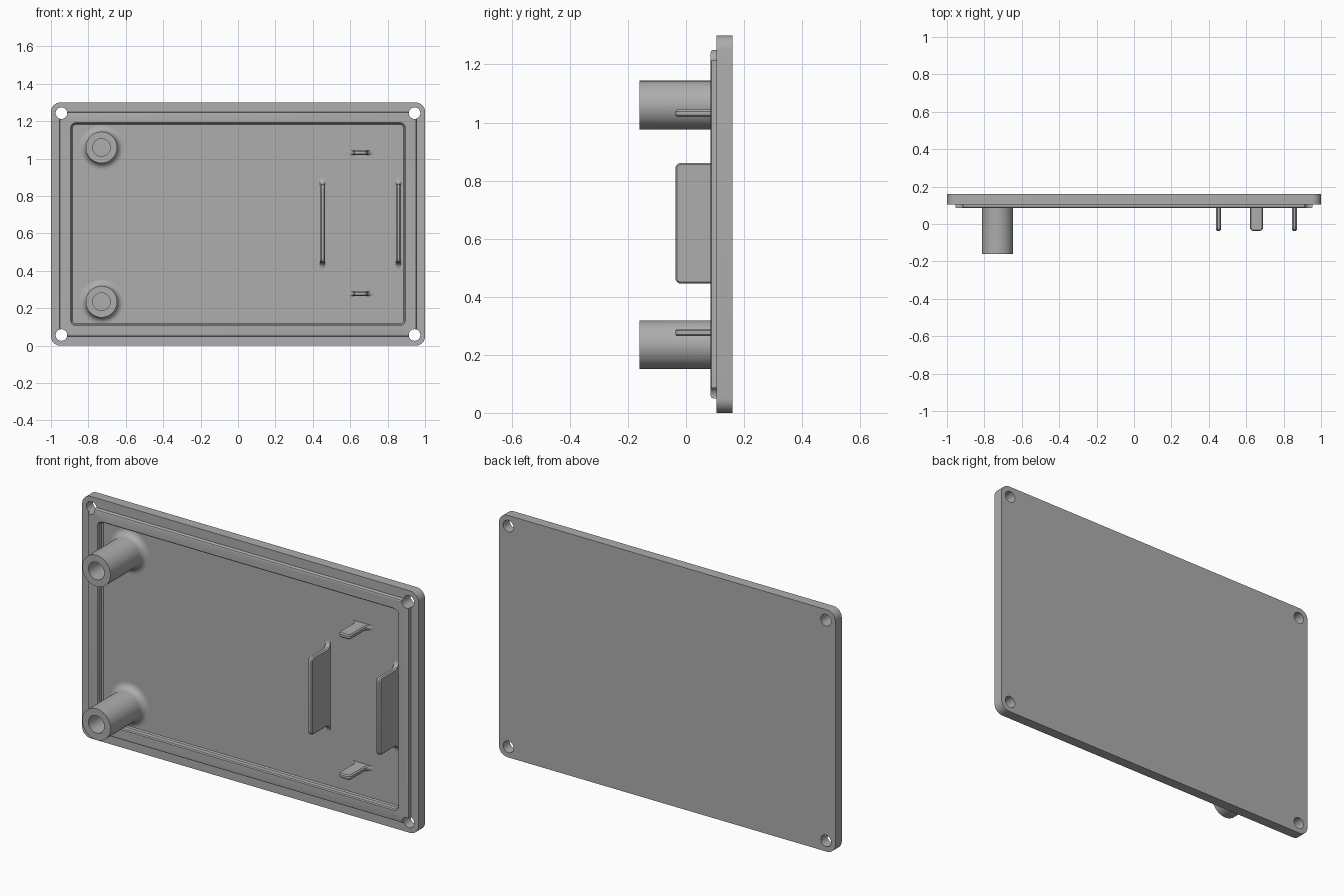
import bpy, bmesh
from math import sin, cos, pi, radians
from mathutils import Vector

cube = bpy.data.objects.get("Cube")
if cube:
    bpy.data.objects.remove(cube, do_unlink=True)

grey = bpy.data.materials.new("plain grey")
grey.use_nodes = True
grey.diffuse_color = (0.42, 0.42, 0.42, 1)
grey.node_tree.nodes["Principled BSDF"].inputs["Base Color"].default_value = (0.42, 0.42, 0.42, 1)

MID_Z = 0.65
BACK, RIM, LIP, FLOOR = 0.16, 0.105, 0.085, 0.12


def finish(name, bm):
    bmesh.ops.recalc_face_normals(bm, faces=bm.faces)
    mesh = bpy.data.meshes.new(name)
    bm.to_mesh(mesh)
    bm.free()
    mesh.materials.append(grey)
    obj = bpy.data.objects.new(name, mesh)
    bpy.context.collection.objects.link(obj)
    return obj


def smooth(obj):
    obj.data.shade_smooth()
    obj.data.set_sharp_from_angle(angle=radians(35))


def loft(name, rings):
    """Skin a list of closed rings of equal length and cap both ends."""
    bm = bmesh.new()
    loops = [[bm.verts.new(p) for p in ring] for ring in rings]
    for a, b in zip(loops, loops[1:]):
        for i in range(len(a)):
            j = (i + 1) % len(a)
            bm.faces.new((a[i], a[j], b[j], b[i]))
    bm.faces.new(loops[0])
    bm.faces.new(loops[-1])
    return finish(name, bm)


def rounded_rect(half_x, half_z, r, y, steps=8):
    pts = []
    for q, (sx, sz) in enumerate(((1, 1), (-1, 1), (-1, -1), (1, -1))):
        for i in range(steps + 1):
            a = (q + i / steps) * pi / 2
            pts.append((sx * (half_x - r) + r * cos(a), y,
                        MID_Z + sz * (half_z - r) + r * sin(a)))
    return pts


def circle(x, z, r, y, n=48):
    return [(x + r * cos(2 * pi * i / n), y, z + r * sin(2 * pi * i / n)) for i in range(n)]


# Lid: plate, raised lip and shallow pocket in one skin
lid = loft("lid_plate", [
    rounded_rect(1, 0.65, 0.05, BACK),
    rounded_rect(1, 0.65, 0.05, RIM),
    rounded_rect(0.955, 0.6, 0.03, RIM),
    rounded_rect(0.955, 0.6, 0.03, LIP + 0.008),
    rounded_rect(0.952, 0.597, 0.027, LIP + 0.002),
    rounded_rect(0.946, 0.591, 0.021, LIP),
    rounded_rect(0.895, 0.543, 0.03, LIP),
    rounded_rect(0.89, 0.538, 0.025, LIP + 0.005),
    rounded_rect(0.89, 0.538, 0.025, FLOOR - 0.006),
    rounded_rect(0.884, 0.532, 0.019, FLOOR),
])

# Screw holes through the four corners
for sx in (-1, 1):
    for sz in (-1, 1):
        spot = (sx * 0.944, MID_Z + sz * 0.593)
        cutter = loft("hole_cutter", [circle(*spot, 0.031, 0, 32), circle(*spot, 0.031, 0.3, 32)])
        cutter.hide_render = True
        mod = lid.modifiers.new("hole", "BOOLEAN")
        mod.operation, mod.solver, mod.object = "DIFFERENCE", "EXACT", cutter
        bpy.context.view_layer.objects.active = lid
        bpy.ops.object.modifier_apply(modifier=mod.name)
        bpy.data.objects.remove(cutter, do_unlink=True)
smooth(lid)

# Hollow standoffs with a filleted foot
FILLET = 0.035
for name, z in (("upper_standoff", 1.06), ("lower_standoff", 0.235)):
    spec = [(0.047, 0.04), (0.047, -0.16), (0.084, -0.16)]
    for i in range(9):
        a = i / 8 * pi / 2
        spec.append((0.084 + FILLET * (1 - cos(a)), FLOOR - FILLET + FILLET * sin(a)))
    spec.append((0.084 + FILLET, FLOOR + 0.005))
    smooth(loft(name, [circle(-0.73, z, r, y) for r, y in spec]))


def tab(name, x, z, half, vertical, thick=0.025, tip=-0.037, r=0.02):
    """Upright fin: rounded tip corners and ends that flare into the floor."""
    side = [(half - r + r * sin(a), tip + r - r * cos(a))
            for a in (i / 6 * pi / 2 for i in range(7))]
    side += [(half + FILLET * (1 - cos(a)), FLOOR - FILLET + FILLET * sin(a))
             for a in (i / 8 * pi / 2 for i in range(9))]
    side.append((half + FILLET, FLOOR + 0.005))
    outline = side + [(-u, y) for u, y in reversed(side)]

    def place(u, y, t):
        return Vector((x + t, y, z + u)) if vertical else Vector((x + u, y, z + t))

    # Softened long edges: narrower first and last slices
    rings = []
    for t, inset in ((-0.5, 0.006), (-0.26, 0), (0.26, 0), (0.5, 0.006)):
        rings.append([place(u - (inset if u > 0 else -inset),
                            max(y, tip + inset), t * thick) for u, y in outline])
    smooth(loft(name, rings))


# Four retaining tabs around the module bay
tab("inner_side_tab", 0.452, 0.653, 0.208, True)
tab("outer_side_tab", 0.858, 0.653, 0.208, True)
tab("upper_tab", 0.655, 1.032, 0.036, False)
tab("lower_tab", 0.655, 0.277, 0.036, False)
